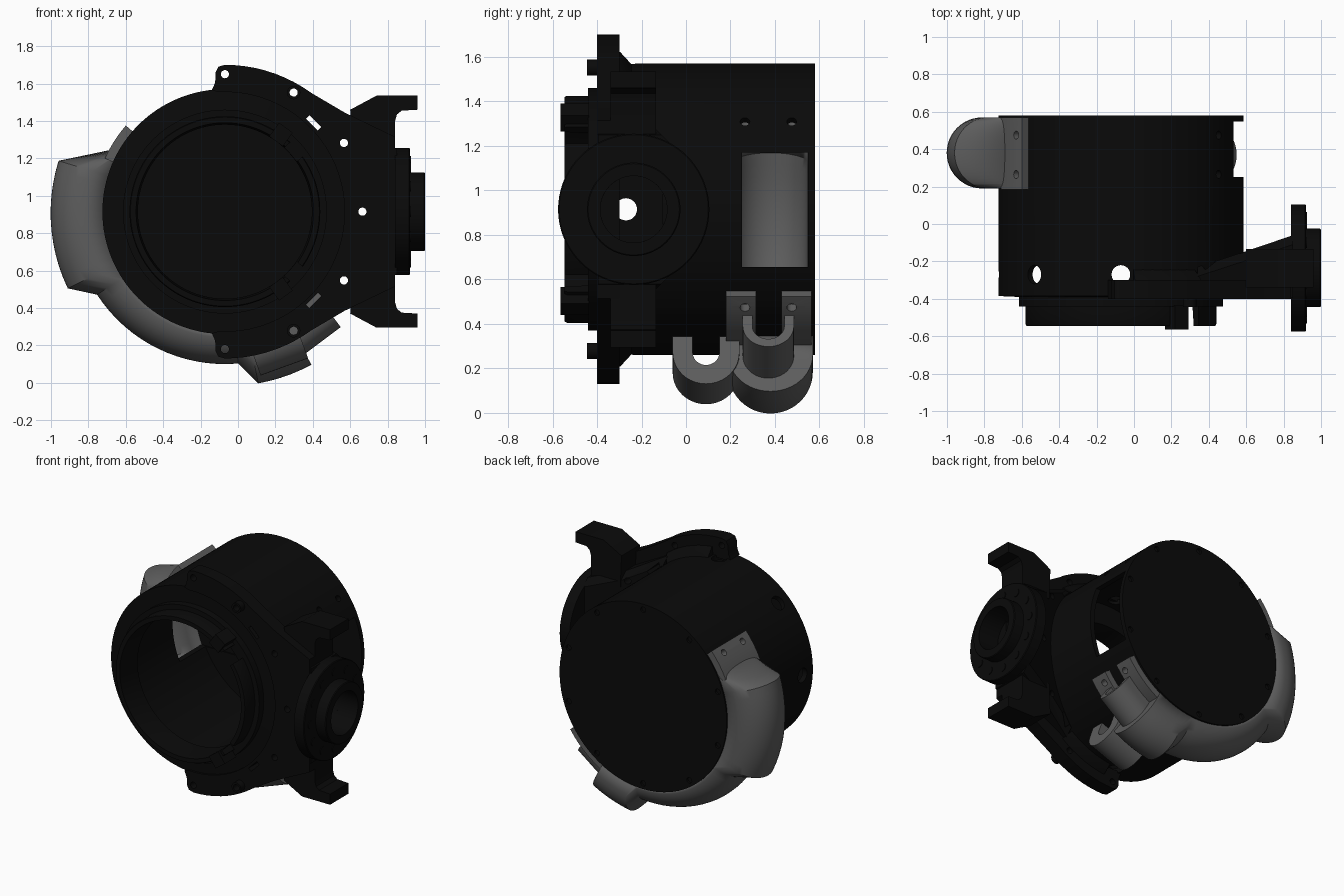
import bpy, bmesh
from math import radians, cos, sin, pi
from mathutils import Vector, Matrix

if "Cube" in bpy.data.objects:
    bpy.data.objects.remove(bpy.data.objects["Cube"])

CX, CZ = -0.07, 0.915          # drum axis (runs along y)


def material(name, v):
    m = bpy.data.materials.new(name)
    m.diffuse_color = (v, v, v, 1)
    m.use_nodes = True
    m.node_tree.nodes["Principled BSDF"].inputs["Base Color"].default_value = m.diffuse_color
    return m


BLACK, GREY = material("black", 0.003), material("grey", 0.11)


def P(r, deg, y):
    a = radians(deg)
    return Vector((CX + r * cos(a), y, CZ + r * sin(a)))


def finish(bm, name, mat=BLACK):
    bmesh.ops.remove_doubles(bm, verts=bm.verts, dist=1e-5)
    bmesh.ops.recalc_face_normals(bm, faces=bm.faces)
    me = bpy.data.meshes.new(name)
    bm.to_mesh(me)
    bm.free()
    ob = bpy.data.objects.new(name, me)
    bpy.context.collection.objects.link(ob)
    me.materials.append(mat)
    return ob


def loft(name, rings, mat=BLACK, closed=True, loop=False, caps=(True, True)):
    bm = bmesh.new()
    vs = [[bm.verts.new(p) for p in r] for r in rings]
    n = len(vs[0])
    for i in range(len(vs) if loop else len(vs) - 1):
        a, b = vs[i], vs[(i + 1) % len(vs)]
        for j in range(n if closed else n - 1):
            k = (j + 1) % n
            bm.faces.new((a[j], a[k], b[k], b[j]))
    if not loop:
        for c, ring in zip(caps, (vs[0], vs[-1])):
            if c:
                bm.faces.new(ring)
    return finish(bm, name, mat)


def revolve(name, profile, a0=0, a1=360, mat=BLACK, steps=96):
    full = a1 - a0 == 360
    n = steps if full else max(4, int((a1 - a0) / 4))
    rings = [[P(r, a0 + (a1 - a0) * i / n, y) for r, y in profile]
             for i in range(n if full else n + 1)]
    return loft(name, rings, mat, loop=full)


def add_cyl(bm, a, b, r, seg=24):
    a, b = Vector(a), Vector(b)
    d = b - a
    m = Matrix.Translation((a + b) / 2) @ d.to_track_quat('Z', 'Y').to_matrix().to_4x4()
    bmesh.ops.create_cone(bm, cap_ends=True, segments=seg, radius1=r, radius2=r,
                          depth=d.length, matrix=m)


def add_box(bm, c, size, deg=0):
    m = Matrix.Translation(c) @ Matrix.Rotation(-radians(deg), 4, 'Y') @ Matrix.Diagonal((*size, 1))
    bmesh.ops.create_cube(bm, size=1, matrix=m)


def cut(ob, bm):
    c = finish(bm, "cutter")
    c.hide_render = True
    mod = ob.modifiers.new("cut", 'BOOLEAN')
    mod.object, mod.operation, mod.solver = c, 'DIFFERENCE', 'EXACT'
    bpy.context.view_layer.objects.active = ob
    bpy.ops.object.modifier_apply(modifier=mod.name)
    bpy.data.objects.remove(c)


def screw_holes(bm, angles):
    for a in angles:
        for y in (0.265, 0.475):
            add_cyl(bm, P(0.5, a, y), P(0.85, a, y), 0.022, 16)


def plate_holes():
    bm = bmesh.new()
    for a in range(-90, 91, 30):
        add_cyl(bm, P(.735, a, -.6), P(.735, a, .2), .022, 16)
    for s in (1, -1):
        add_box(bm, P(.671, 45 * s, -.2), (.026, .8, .09), 45 * s)
    return bm


# hollow drum with stepped front collar
drum = revolve("drum_housing", [
    (0.0001, .58), (.655, .58), (.655, -.385), (.545, -.39), (.545, -.44), (.51, -.44),
    (.51, -.535), (.505, -.545), (.475, -.545), (.465, -.42), (.465, -.36), (.62, -.36),
    (.62, .54), (0.0001, .54)], steps=128)
bm = bmesh.new()
add_box(bm, (CX, .40, .913), (1.6, .295, .515))                  # side windows
for k in range(8):                                               # wall holes
    add_cyl(bm, P(.55, 45 * k, -.27), P(.8, 45 * k, -.27), .05)
screw_holes(bm, (37, 143, -39))
for k in range(10):                                              # rear screw recesses
    add_cyl(bm, P(.615, 36 * k + 18, .565), P(.615, 36 * k + 18, .62), .02, 12)
for s in (1, -1):                                                # collar gaps
    add_box(bm, P(.5, 41 * s, -.50), (.3, .12, .10), 41 * s)
cut(drum, bm)

# collar clips
bm = bmesh.new()
for s in (1, -1):
    add_box(bm, P(.51, 54 * s, -.50), (.09, .13, .09), 54 * s)
finish(bm, "collar_clips")

# crescent mounting plate, upper half mirrored
half = [(.84, .40), (.57, .53)]
half += [(CX + .785 * cos(radians(a)), .785 * sin(radians(a))) for a in range(54, 91, 4)]
half += [(-.105, .775), (-.12, .745), (-.122, .69), (-.14, .65)]
half += [(CX + .64 * cos(radians(a)), .64 * sin(radians(a))) for a in range(93, 2, -5)]
outline = half + [(x, -z) for x, z in reversed(half)]
plate = loft("mounting_plate", [[(x, y, CZ + z) for x, z in outline] for y in (-.40, -.30)])
cut(plate, plate_holes())

# deep fork arms above and below the hub
fork = [(.84, .32), (.84, .485), (.85, .52), (.875, .54), (.96, .545), (.96, .62), (.74, .62),
        (.60, .545), (.61, .32)]
for s, name in ((1, "upper_fork_arm"), (-1, "lower_fork_arm")):
    loft(name, [[(x, y, CZ + s * z) for x, z in fork] for y in (-.34, -.135)])

# sloped shoulders joining plate and drum
for s, name in ((1, "upper_shoulder"), (-1, "lower_shoulder")):
    a0, a1 = sorted((53 * s, 84 * s))
    ob = revolve(name, [(.65, -.31), (.715, -.31), (.71, -.295), (.65, -.24)], a0, a1)
    boss = bmesh.new()
    add_cyl(boss, P(.735, 60 * s, -.445), P(.735, 60 * s, -.39), .036)
    boss = finish(boss, "screw_boss")
    bm = bmesh.new()
    add_cyl(bm, P(.735, 60 * s, -.5), P(.735, 60 * s, -.3), .022, 16)
    cut(boss, bm)


# tapered arm joining drum to side hub
def section(x, y0, y1, h):
    c = .05
    yz = [(y0, -h), (y1 - c, -h), (y1, -h + c), (y1, h - c), (y1 - c, h), (y0, h)]
    return [(x, y, CZ + z) for y, z in yz]


arm = loft("hub_arm", [section(.34, -.395, -.23, .56), section(.60, -.395, -.145, .42),
                       section(.85, -.395, -.06, .335)])
bm = bmesh.new()
add_cyl(bm, (CX, -.6, CZ), (CX, .3, CZ), .64, 128)
cut(arm, bm)
bm = bmesh.new()
add_cyl(bm, (.72, -.235, CZ), (1.1, -.235, CZ), .15, 48)
cut(arm, bm)
bm = bmesh.new()
add_cyl(bm, (.3, -.27, CZ), (.8, -.27, CZ), .05)
cut(arm, bm)
cut(arm, plate_holes())

# side hub: flange, raised ring and screws, axis along x
prof = [(.15, .84), (.34, .84), (.34, .915), (.335, .92), (.21, .92), (.21, .995), (.205, 1.0), (.15, 1.0)]
loft("side_hub", [[(x, -.235 + r * cos(t), CZ + r * sin(t)) for r, x in prof]
                  for t in [2 * pi * i / 72 for i in range(72)]], loop=True)
bm = bmesh.new()
for k in range(12):
    t = pi * k / 6
    y, z = -.235 + .27 * cos(t), CZ + .27 * sin(t)
    add_cyl(bm, (.91, y, z), (.925, y, z), .028, 16)
finish(bm, "hub_screws")

# grey cable duct: U section swept round the drum with two bulges
keys = [(152, .70), (163, .93), (206, .935), (213, .815), (275, .815), (281, .935), (299.5, .94)]


def duct_ring(a, r):
    h = r - .65
    cap = min(h, .19)
    base = .65 + h - cap
    ts = [pi * i / 24 for i in range(25)]
    return ([P(.65, a, .57)] + [P(base + cap * sin(t), a, .38 + .19 * cos(t)) for t in ts]
            + [P(.65, a, .19)])


rings = []
for (a0, r0), (a1, r1) in zip(keys, keys[1:]):
    n = max(1, round((a1 - a0) / 4)) if abs(r1 - r0) < .02 else 1
    rings += [duct_ring(a0 + (a1 - a0) * i / n, r0 + (r1 - r0) * i / n) for i in range(n)]
rings.append(duct_ring(*keys[-1]))
duct = loft("cable_duct", rings, GREY, closed=False, caps=(False, True))
sol = duct.modifiers.new("wall", 'SOLIDIFY')
sol.thickness, sol.offset = .025, -1

# screw flanges at both ends of the duct
for name, y0, y1, a0, a1, hole in (("upper_flange", .185, .57, 139, 156, 143),
                                   ("lower_flange", .18, .315, 296, 326, 321),
                                   ("lower_flange", .43, .565, 296, 326, 321)):
    f = revolve(name, [(.652, y0), (.702, y0), (.702, y1), (.652, y1)], a0, a1, GREY)
    bm = bmesh.new()
    screw_holes(bm, (hole,))
    cut(f, bm)


# open cable outlets
def channel(name, start, d, length, yc, ro, ri, h):
    d = Vector((d[0], 0, d[1])).normalized()
    n = Vector((-d.z, 0, d.x))
    ts = [pi + pi * i / 20 for i in range(21)]
    prof = [(-ro, h)] + [(ro * cos(t), ro * sin(t)) for t in ts] + [(ro, h), (ri, h)]
    prof += [(ri * cos(t), ri * sin(t)) for t in reversed(ts)] + [(-ri, h)]
    s = Vector((start[0], yc, start[1]))
    loft(name, [[s + d * k + n * v + Vector((0, u, 0)) for u, v in prof] for k in (0, length)], GREY)


channel("main_outlet", (.24, .21), (.8, .6), .30, .37, .115, .072, .06)
channel("second_outlet", (.07, .18), (.94, .34), .27, .09, .15, .06, .075)

bpy.ops.object.select_all(action='DESELECT')
for ob in bpy.context.scene.objects:
    ob.select_set(True)
bpy.context.view_layer.objects.active = drum
bpy.ops.object.shade_smooth_by_angle(angle=radians(30))
